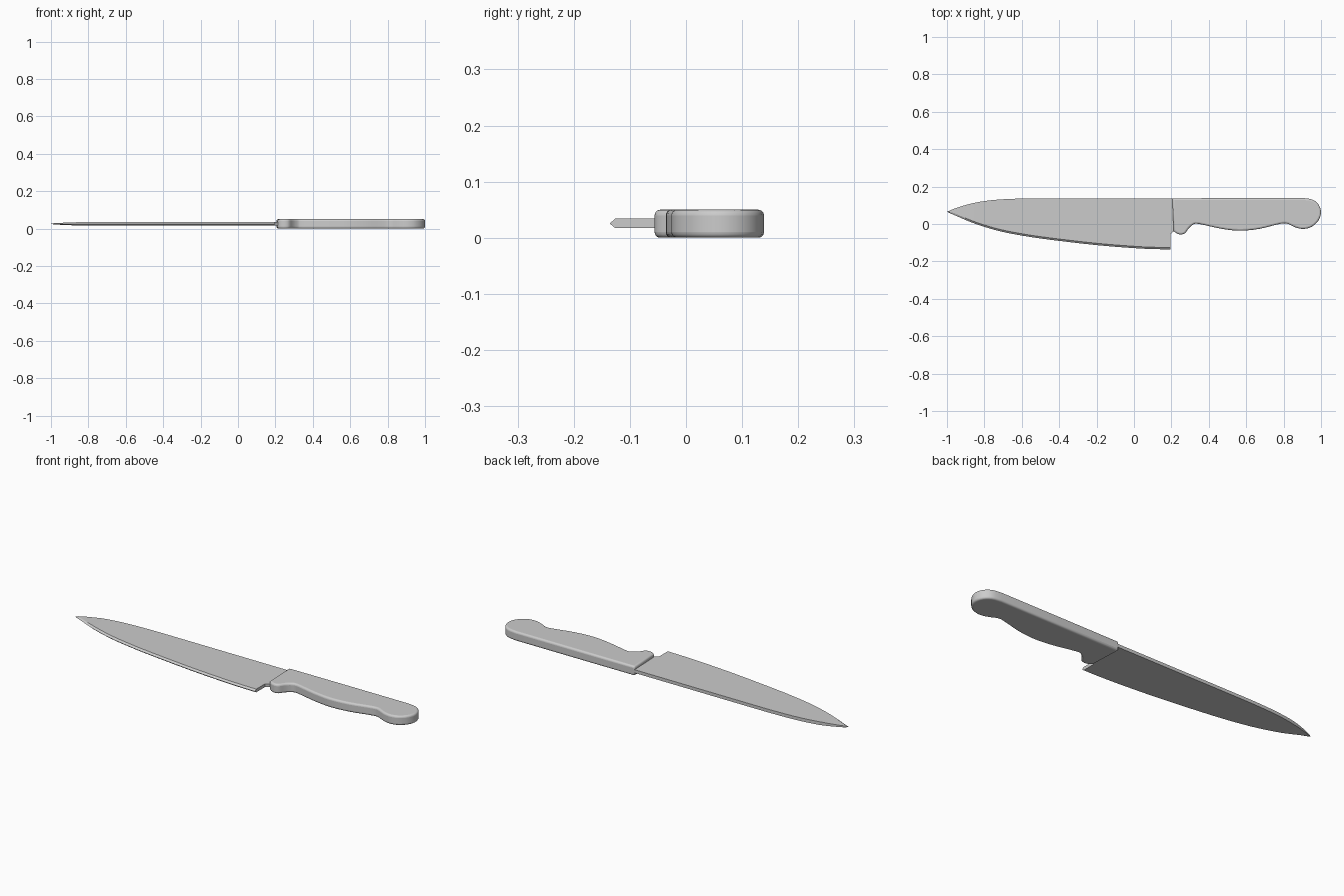
import bpy, bmesh
from mathutils import Vector

if "Cube" in bpy.data.objects:
    bpy.data.objects.remove(bpy.data.objects["Cube"])

Z_MID, HALF = 0.0255, 0.0085      # blade mid-plane and half thickness


def make_object(name, bm):
    bmesh.ops.recalc_face_normals(bm, faces=bm.faces[:])
    mesh = bpy.data.meshes.new(name)
    bm.to_mesh(mesh)
    bm.free()
    ob = bpy.data.objects.new(name, mesh)
    bpy.context.collection.objects.link(ob)
    return ob


def spline(pts, steps):
    """Catmull-Rom through open points."""
    p = [Vector(q) for q in pts]
    p = [2 * p[0] - p[1]] + p + [2 * p[-1] - p[-2]]
    out = []
    for a, b, c, d in zip(p, p[1:], p[2:], p[3:]):
        for i in range(steps):
            t = i / steps
            out.append(0.5 * (2 * b + (c - a) * t + (2 * a - 5 * b + 4 * c - d) * t * t
                              + (3 * b - a - 3 * c + d) * t ** 3))
    return out + [p[-2]]


def extrude_outline(bm, pts, z0, z1):
    face = bm.faces.new([bm.verts.new((x, y, z0)) for x, y in pts])
    res = bmesh.ops.extrude_face_region(bm, geom=[face])
    for v in res["geom"]:
        if isinstance(v, bmesh.types.BMVert):
            v.co.z = z1


# Blade: stations of (x, spine y, edge y), flat sides and a ground edge
stations = [(-0.985, 0.072, 0.058), (-0.95, 0.086, 0.043), (-0.88, 0.107, 0.013),
            (-0.81, 0.121, -0.012), (-0.72, 0.131, -0.038), (-0.6, 0.136, -0.062),
            (-0.45, 0.137, -0.084), (-0.2, 0.137, -0.113), (0.0, 0.137, -0.129),
            (0.1, 0.137, -0.134), (0.195, 0.137, -0.136)]
bm = bmesh.new()
rows = []
for x, top, edge in spline(stations, 3):
    h = HALF * min(1.0, 0.35 + (x + 1) * 5)
    grind = edge + min(0.010, 0.35 * (top - edge))
    section = [(top, h), (grind, h), (edge, 0), (grind, -h), (top, -h)]
    rows.append([bm.verts.new((x, y, Z_MID + z)) for y, z in section])
for r, s in zip(rows, rows[1:]):
    for i in range(5):
        j = (i + 1) % 5
        bm.faces.new((r[i], r[j], s[j], s[i]))
tip = bm.verts.new((-1.0, 0.065, Z_MID))
for i in range(5):
    bm.faces.new((tip, rows[0][i], rows[0][(i + 1) % 5]))
bm.faces.new(rows[-1])
make_object("blade", bm)

# Tang: short neck joining the blade to the handle
bm = bmesh.new()
extrude_outline(bm, [(0.195, 0.137), (0.25, 0.137), (0.25, -0.03), (0.212, -0.04),
                     (0.195, -0.053)], Z_MID - HALF, Z_MID + HALF)
make_object("tang", bm)

# Handle: contoured grip outline with rounded rims
outline = [(0.212, -0.036), (0.225, -0.048), (0.247, -0.056), (0.272, -0.05),
           (0.292, -0.024), (0.315, -0.004), (0.345, 0.001), (0.46, -0.024),
           (0.565, -0.036), (0.67, -0.026), (0.76, -0.004), (0.81, 0.004),
           (0.845, -0.010), (0.875, -0.022), (0.91, -0.026), (0.95, -0.015),
           (0.985, 0.017), (1.0, 0.06), (0.988, 0.102), (0.955, 0.130), (0.905, 0.139)]
pts = [tuple(p) for p in spline(outline, 3)] + [(0.55, 0.1385), (0.205, 0.137)]
bm = bmesh.new()
extrude_outline(bm, pts, 0.0, 0.05)
handle = make_object("handle", bm)
bev = handle.modifiers.new("rounded_rims", "BEVEL")
bev.width = 0.010
bev.segments = 4
bev.limit_method = 'ANGLE'
bev.angle_limit = 1.3
bev.use_clamp_overlap = False

# Smooth shading on the grip
bpy.ops.object.select_all(action='DESELECT')
handle.select_set(True)
bpy.context.view_layer.objects.active = handle
bpy.ops.object.shade_smooth_by_angle(angle=0.7)
